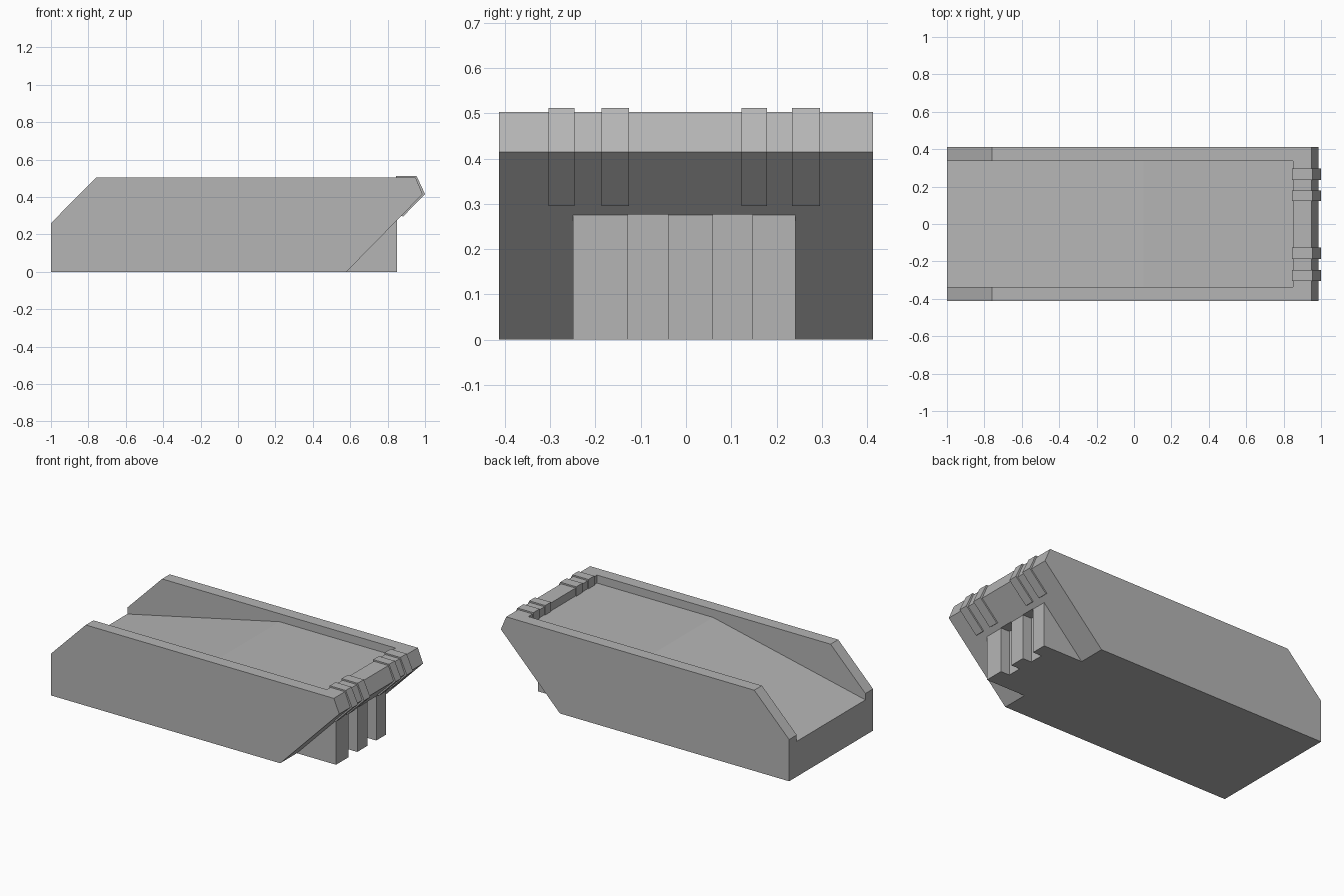
import bpy, bmesh

if "Cube" in bpy.data.objects:
    bpy.data.objects.remove(bpy.data.objects["Cube"])

# Mid grey finish
grey = bpy.data.materials.new("mid_grey")
grey.diffuse_color = (0.46, 0.46, 0.46, 1)
grey.use_nodes = True
grey.node_tree.nodes["Principled BSDF"].inputs["Base Color"].default_value = grey.diffuse_color


def extrude_profile(name, profile, y0, y1):
    """Solid made by sweeping an (x, z) profile from y0 to y1."""
    bm = bmesh.new()
    face = bm.faces.new([bm.verts.new((x, y0, z)) for x, z in profile])
    new = bmesh.ops.extrude_face_region(bm, geom=[face])["geom"]
    verts = [v for v in new if isinstance(v, bmesh.types.BMVert)]
    bmesh.ops.translate(bm, vec=(0, y1 - y0, 0), verts=verts)
    bmesh.ops.recalc_face_normals(bm, faces=bm.faces)
    mesh = bpy.data.meshes.new(name)
    bm.to_mesh(mesh)
    bm.free()
    mesh.materials.append(grey)
    obj = bpy.data.objects.new(name, mesh)
    bpy.context.collection.objects.link(obj)
    return obj


def boolean(target, tool, operation):
    """Apply a boolean and discard the tool object."""
    tool.hide_render = True
    mod = target.modifiers.new(operation, 'BOOLEAN')
    mod.operation, mod.solver, mod.object = operation, 'EXACT', tool
    bpy.context.view_layer.objects.active = target
    bpy.ops.object.modifier_apply(modifier=mod.name)
    bpy.data.objects.remove(tool)


def rect(x0, x1, z0, z1):
    return [(x0, z0), (x1, z0), (x1, z1), (x0, z1)]


# Hull with sloped ends
hull = extrude_profile("hull", [(-1, 0), (0.58, 0), (0.987, 0.415), (0.95, 0.503),
                                (-0.76, 0.503), (-1, 0.26)], -0.413, 0.413)

# Open deck: ramp rising from the low end, then flat
boolean(hull, extrude_profile("deck_cutter", [(-1.1, 0.198), (0.05, 0.453), (0.85, 0.453),
                                              (0.85, 0.7), (-1.1, 0.7)], -0.338, 0.338), 'DIFFERENCE')

# Foot block under the overhang
boolean(hull, extrude_profile("foot_block", rect(0.5, 0.85, 0, 0.278), -0.249, 0.242), 'UNION')

# Two vertical slots leaving three fins
for y0, y1 in [(-0.128, -0.04), (0.06, 0.147)]:
    boolean(hull, extrude_profile("slot_cutter", rect(0.79, 0.9, -0.1, 0.277), y0, y1), 'DIFFERENCE')

# Clamps wrapped over the nose edge
clamp = [(0.845, 0.44), (0.845, 0.512), (0.955, 0.512), (1.0, 0.415), (0.882, 0.295), (0.86, 0.31)]
for i, (y0, y1) in enumerate([(-0.304, -0.246), (-0.187, -0.126), (0.123, 0.179), (0.234, 0.296)]):
    extrude_profile(f"nose_clamp_{i + 1}", clamp, y0, y1)
